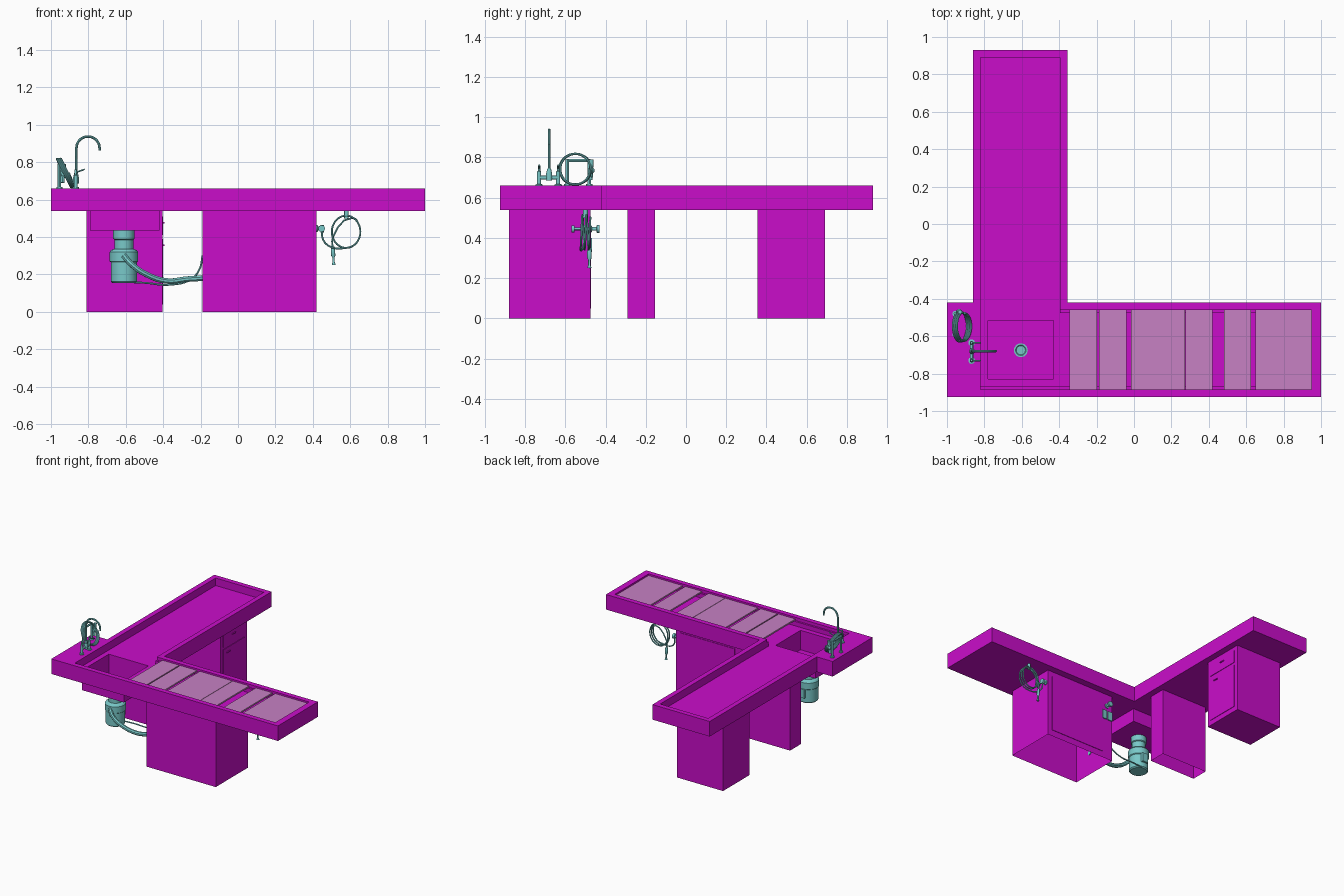
import bpy, bmesh
from math import sin, cos, pi
from mathutils import Vector

cube = bpy.data.objects.get("Cube")
if cube:
    bpy.data.objects.remove(cube, do_unlink=True)


def material(name, r, g, b):
    m = bpy.data.materials.new(name)
    m.use_nodes = True
    m.diffuse_color = (r, g, b, 1)
    m.node_tree.nodes["Principled BSDF"].inputs["Base Color"].default_value = (r, g, b, 1)
    return m


MAGENTA = material("magenta", 0.59, 0.004, 0.59)
PINK = material("pale_pink", 0.57, 0.22, 0.55)
TEAL = material("teal", 0.19, 0.58, 0.58)


def finish(name, bm, mat):
    bmesh.ops.recalc_face_normals(bm, faces=bm.faces)
    me = bpy.data.meshes.new(name)
    bm.to_mesh(me)
    bm.free()
    ob = bpy.data.objects.new(name, me)
    bpy.context.collection.objects.link(ob)
    me.materials.append(mat)
    return ob


def prism(name, outline, z0, z1, mat=MAGENTA, open_bottom=False):
    bm = bmesh.new()
    base = bm.faces.new([bm.verts.new((x, y, z0)) for x, y in outline])
    top = bmesh.ops.extrude_face_region(bm, geom=[base], use_keep_orig=True)
    for v in top["geom"]:
        if isinstance(v, bmesh.types.BMVert):
            v.co.z = z1
    if open_bottom:
        bmesh.ops.delete(bm, geom=[base], context="FACES_ONLY")
    return finish(name, bm, mat)


def box(name, x0, x1, y0, y1, z0, z1, mat=MAGENTA, open_bottom=False):
    return prism(name, [(x0, y0), (x1, y0), (x1, y1), (x0, y1)], z0, z1, mat, open_bottom)


def smooth(ob):
    bpy.ops.object.select_all(action="DESELECT")
    ob.select_set(True)
    bpy.context.view_layer.objects.active = ob
    bpy.ops.object.shade_smooth_by_angle()


def lathe(name, start, axis, profile, mat=TEAL, sides=24):
    """Turned part: profile is (radius, distance along axis)."""
    bm = bmesh.new()
    turn = Vector((0, 0, 1)).rotation_difference(Vector(axis))
    rings = []
    for r, d in profile:
        rings.append([bm.verts.new(Vector(start) + turn @ Vector(
            (r * cos(2 * pi * i / sides), r * sin(2 * pi * i / sides), d))) for i in range(sides)])
    for a, b in zip(rings, rings[1:]):
        for i in range(sides):
            j = (i + 1) % sides
            bm.faces.new((a[i], a[j], b[j], b[i]))
    bm.faces.new(rings[0])
    bm.faces.new(rings[-1])
    ob = finish(name, bm, mat)
    smooth(ob)
    return ob


def rod(name, start, end, r, sides=12):
    d = Vector(end) - Vector(start)
    return lathe(name, start, d.normalized(), [(r, 0), (r, d.length)], TEAL, sides)


def tube(name, points, r, steps=6):
    cu = bpy.data.curves.new(name, "CURVE")
    cu.dimensions = "3D"
    cu.bevel_depth, cu.bevel_resolution = r, 2
    cu.resolution_u, cu.use_fill_caps = steps, True
    sp = cu.splines.new("BEZIER")
    sp.bezier_points.add(len(points) - 1)
    for bp, p in zip(sp.bezier_points, points):
        bp.co = p
        bp.handle_left_type = bp.handle_right_type = "AUTO"
    ob = bpy.data.objects.new(name, cu)
    bpy.context.collection.objects.link(ob)
    cu.materials.append(TEAL)
    bpy.ops.object.select_all(action="DESELECT")
    ob.select_set(True)
    bpy.context.view_layer.objects.active = ob
    bpy.ops.object.convert(target="MESH")
    smooth(bpy.context.view_layer.objects.active)


def boolean(ob, tool, op):
    mod = ob.modifiers.new("cut", "BOOLEAN")
    mod.object, mod.operation, mod.solver = tool, op, "EXACT"
    bpy.context.view_layer.objects.active = ob
    bpy.ops.object.modifier_apply(modifier=mod.name)
    bpy.data.objects.remove(tool, do_unlink=True)


# Worktop: branched slab with sunken tray, plate ledge and sink bowl
top = prism("worktop", [(-1, -.925), (1, -.925), (1, -.42), (-.355, -.42), (-.355, .93),
                        (-.86, .93), (-.86, -.42), (-1, -.42)], .54, .66)
boolean(top, box("sink_shell", -.79, -.42, -.84, -.505, .435, .56), "UNION")
boolean(top, prism("tray_cutter", [(-.82, -.87), (.935, -.87), (.935, -.475), (-.395, -.475),
                                   (-.395, .89), (-.82, .89)], .60, .7), "DIFFERENCE")
boolean(top, box("ledge_cutter", -.82, .95, -.885, -.46, .635, .72), "DIFFERENCE")
boolean(top, box("sink_cutter", -.78, -.43, -.83, -.515, .445, .73), "DIFFERENCE")

# Cover plates resting on the ledge
for i, (a, b) in enumerate([(-.345, -.197), (-.188, -.04), (-.015, .273), (.276, .42),
                            (.48, .625), (.65, .95)]):
    box(f"cover_plate_{i + 1}", a, b, -.885, -.46, .635, .647, PINK)

# Cabinets under the worktop
box("front_cabinet", -.19, .42, -.88, -.475, 0, .54, open_bottom=True)
box("middle_leg", -.81, -.405, -.29, -.155, 0, .54, open_bottom=True)
box("end_cabinet", -.81, -.405, .355, .69, 0, .54)
box("back_access_panel", -.10, .38, -.475, -.471, .05, .50)
box("end_cabinet_door", -.405, -.401, .39, .655, .04, .39)
box("end_cabinet_drawer", -.405, -.401, .39, .655, .41, .51)
for y, z in [(.52, .475), (.45, .355)]:
    box("pull_handle", -.402, -.394, y - .02, y + .02, z - .004, z + .004)

# Outlets and service valve on the back of the front cabinet
for x in (-.165, -.115):
    box("outlet_plate", x - .02, x + .02, -.475, -.466, .33, .40, TEAL)
lathe("service_valve", (-.14, -.475, .445), (0, 1, 0),
      [(.018, 0), (.018, .006), (.009, .008), (.009, .03), (.02, .032), (.02, .045)])

# Sink drain and waste disposer
lathe("drain", (-.605, -.675, .444), (0, 0, 1),
      [(.037, 0), (.037, .006), (.028, .006), (.024, .002)])
lathe("waste_disposer", (-.61, -.675, .155), (0, 0, 1),
      [(.062, 0), (.07, .008), (.07, .11), (.076, .115), (.076, .165), (.068, .175),
       (.05, .182), (.05, .23), (.057, .235), (.057, .282)], sides=32)
box("disposer_switch_box", -.63, -.58, -.61, -.59, .20, .27, TEAL)
tube("waste_pipe", [(-.61, -.745, .30), (-.57, -.765, .255), (-.49, -.76, .20),
                    (-.38, -.74, .165), (-.27, -.73, .175), (-.185, -.73, .18)], .016)
tube("power_cable", [(-.61, -.62, .16), (-.5, -.6, .155), (-.36, -.58, .145),
                     (-.25, -.56, .175), (-.205, -.55, .23), (-.19, -.55, .30)], .005)

# Gooseneck tap on a bridge with two side valves
arc = [(-.802 - .062 * cos(a * pi / 6), -.68, .875 + .062 * sin(a * pi / 6)) for a in range(7)]
tube("gooseneck_spout", [(-.864, -.68, .69), (-.864, -.68, .80)] + arc + [(-.74, -.68, .862)], .007)
rod("tap_bridge", (-.868, -.73, .70), (-.868, -.635, .70), .010)
lathe("spout_collar", (-.866, -.68, .685), (0, 0, 1), [(.015, 0), (.015, .035), (.009, .06)])
for y in (-.73, -.635):
    lathe("tap_valve", (-.868, y, .66), (0, 0, 1),
          [(.018, 0), (.018, .006), (.010, .008), (.010, .07), (.006, .075), (.006, .10)])
    rod("tap_lever", (-.868, y, .745), (-.82, y, .762), .004)

# Rinsing spray stand with coiled hose
for y in (-.59, -.48):
    rod("spray_post", (-.955, y, .66), (-.955, y, .79), .009)
    lathe("spray_post_foot", (-.955, y, .66), (0, 0, 1), [(.016, 0), (.016, .008)])
rod("spray_cross_bar", (-.955, -.595, .785), (-.955, -.475, .785), .008)
coil = []
for i in range(37):
    a, t = i * pi / 6, i / 36
    s = sin(a)
    coil.append((-.935 + .03 * t - .035 * s, -.55 + .08 * cos(a) * (1 - .08 * t), .742 + .076 * s))
tube("spray_hose", coil, .006, 3)
rod("spray_handle", (-.94, -.475, .69), (-.93, -.47, .79), .011)
lathe("spray_head", (-.935, -.485, .735), (0, 1, 0), [(.008, 0), (.017, .01), (.017, .02), (.006, .03)])

# Hose reel hanging beside the front cabinet
lathe("hose_hanger", (.58, -.50, .50), (0, 0, 1), [(.012, 0), (.012, .04)])
lathe("hose_valve", (.42, -.50, .445), (1, 0, 0),
      [(.018, 0), (.018, .006), (.010, .008), (.010, .02), (.02, .022), (.02, .04)])
rod("hose_valve_stem", (.447, -.50, .445), (.447, -.56, .445), .008)
lathe("hose_valve_knob", (.447, -.555, .445), (0, -1, 0), [(.018, 0), (.018, .014)])
loop = [(.45, -.50, .44), (.455, -.505, .385), (.50, -.515, .345)]
for i in range(30):
    a = -pi / 2 + i * pi / 6
    loop.append((.578 + .076 * cos(a), -.525 + .05 * i / 29, .428 + .086 * sin(a)))
loop += [(.508, -.48, .40), (.507, -.48, .33)]
tube("hanging_hose", loop, .005, 3)
lathe("hose_nozzle", (.507, -.48, .35), (.05, 0, -1),
      [(.007, 0), (.011, .015), (.011, .05), (.006, .06), (.006, .085), (.011, .10)], sides=12)
